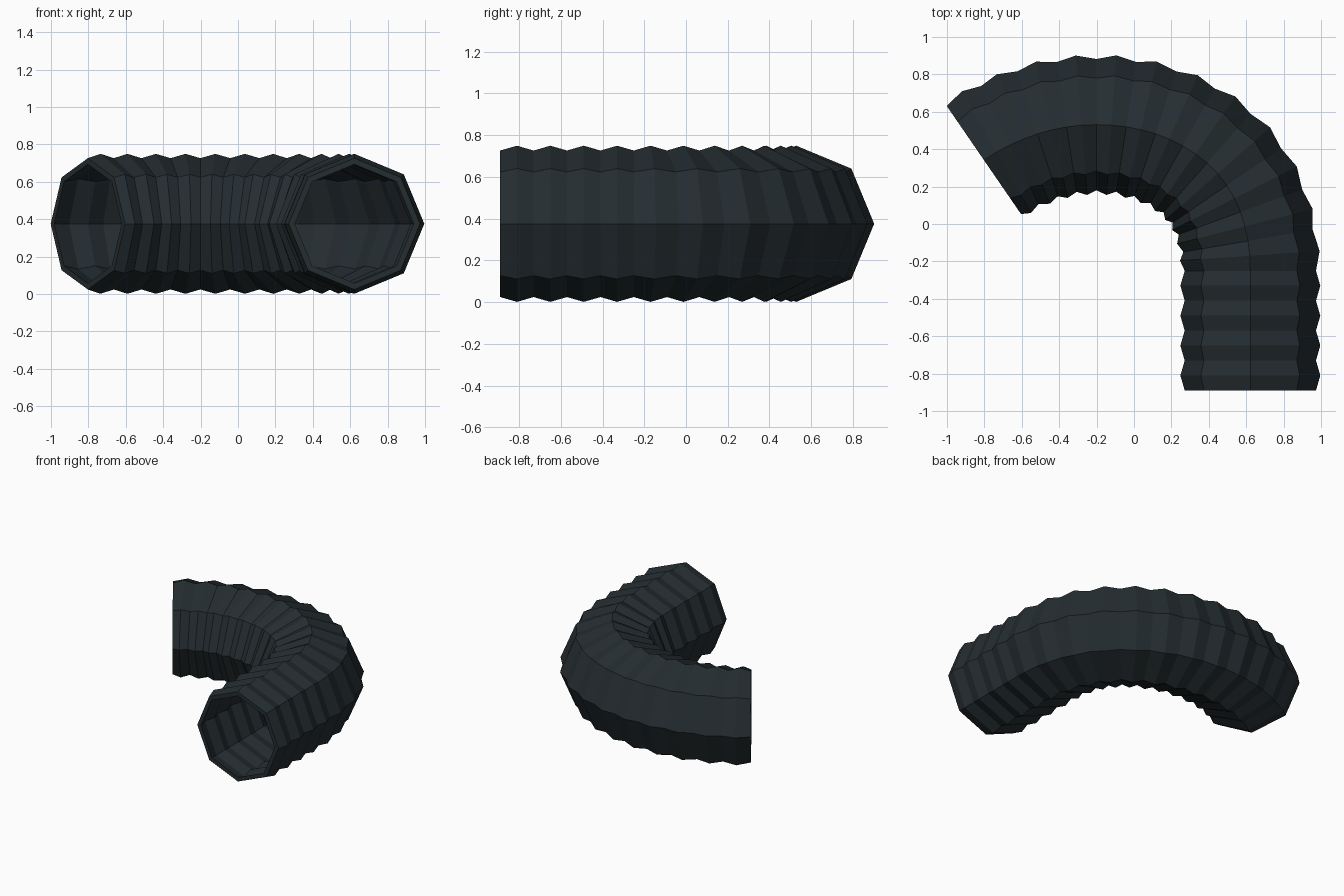
import bpy, bmesh
from math import sin, cos, pi, radians

if "Cube" in bpy.data.objects:
    bpy.data.objects.remove(bpy.data.objects["Cube"])

SIDES = 8          # octagonal hose
STEP = 0.08        # spacing between rings along the path
R_VALLEY, R_RIDGE = 0.351, 0.374
WALL = 0.033
CENTRE_Z = 0.375

# heading of each ring in degrees: straight run, then the bend
headings = [0] * 9 + [4, 9.7, 14.4, 20, 27, 34.5, 41.5, 48.5, 55, 60.7, 66, 71.5,
                      77, 81.3, 86, 90, 94.6, 98.8, 103, 108, 112.3, 116, 119.5, 124.5]

# hose centre line, walked ring by ring
path = [(0.622, -0.89)]
for a, b in zip(headings, headings[1:]):
    mid = radians((a + b) / 2)
    x, y = path[-1]
    path.append((x - STEP * sin(mid), y + STEP * cos(mid)))


def add_ring(bm, i, inset):
    """Octagon ring number i, alternating valley and ridge."""
    r = (R_RIDGE if i % 2 else R_VALLEY) - inset
    h = radians(headings[i])
    x, y = path[i]
    ring = []
    for k in range(SIDES):
        t = 2 * pi * k / SIDES
        ring.append(bm.verts.new((x + r * cos(t) * cos(h),
                                  y + r * cos(t) * sin(h),
                                  CENTRE_Z + r * sin(t))))
    return ring


# corrugated outer skin, inner skin and the two end rims in one closed loop
bm = bmesh.new()
count = len(path)
rings = [add_ring(bm, i, 0) for i in range(count)]
rings += [add_ring(bm, i, WALL) for i in reversed(range(count))]
for a, b in zip(rings, rings[1:] + rings[:1]):
    for k in range(SIDES):
        n = (k + 1) % SIDES
        bm.faces.new((a[k], a[n], b[n], b[k]))
bmesh.ops.recalc_face_normals(bm, faces=bm.faces)

mesh = bpy.data.meshes.new("corrugated_hose")
bm.to_mesh(mesh)
bm.free()
hose = bpy.data.objects.new("corrugated_hose", mesh)
bpy.context.collection.objects.link(hose)

# dark rubber
rubber = bpy.data.materials.new("dark_rubber")
rubber.diffuse_color = (0.018, 0.026, 0.03, 1)
rubber.use_nodes = True
rubber.node_tree.nodes["Principled BSDF"].inputs["Base Color"].default_value = rubber.diffuse_color
mesh.materials.append(rubber)
